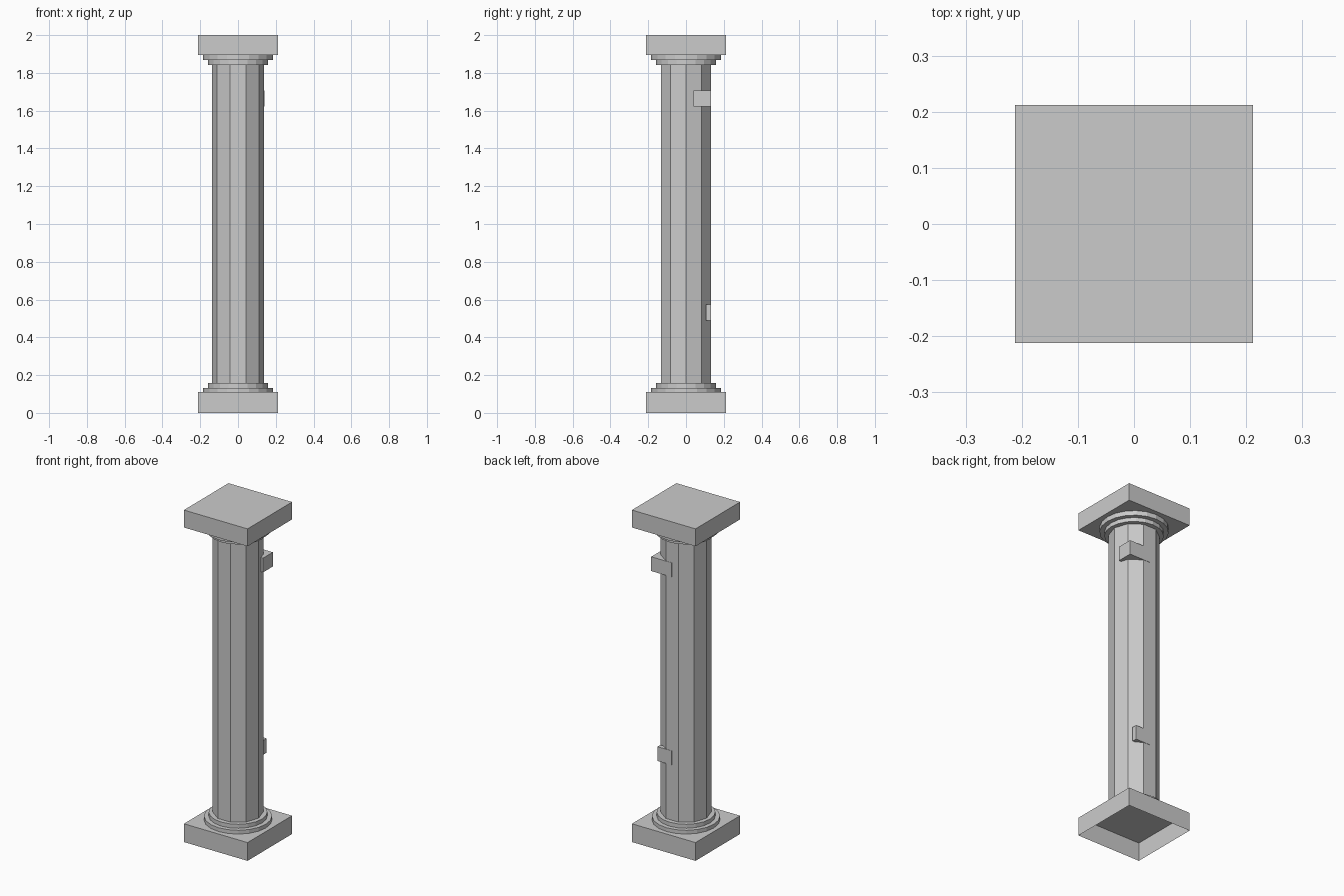
import bpy, bmesh
from math import cos, sin, tau

if "Cube" in bpy.data.objects:
    bpy.data.objects.remove(bpy.data.objects["Cube"])


def make_object(name, bm):
    bmesh.ops.recalc_face_normals(bm, faces=bm.faces)
    mesh = bpy.data.meshes.new(name)
    bm.to_mesh(mesh)
    bm.free()
    obj = bpy.data.objects.new(name, mesh)
    bpy.context.collection.objects.link(obj)
    return obj


def box(name, lo, hi, open_bottom=False):
    bm = bmesh.new()
    bmesh.ops.create_cube(bm, size=1)
    for v in bm.verts:
        v.co = [hi[i] if v.co[i] > 0 else lo[i] for i in range(3)]
    bm.normal_update()
    if open_bottom:
        bottom = [f for f in bm.faces if f.normal.z < -0.9]
        # keep the outward normals of the cube, only the underside goes
        bmesh.ops.delete(bm, geom=bottom, context='FACES')
    return make_object(name, bm)


def lathe(name, profile, sides):
    # faceted solid of revolution from (radius, z) points
    bm = bmesh.new()
    rings = [[bm.verts.new((r * cos(tau * i / sides), r * sin(tau * i / sides), z))
              for i in range(sides)] for r, z in profile]
    for a, b in zip(rings, rings[1:]):
        for i in range(sides):
            j = (i + 1) % sides
            bm.faces.new((a[i], a[j], b[j], b[i]))
    # close both ends
    bm.faces.new(rings[0])
    bm.faces.new(rings[-1])
    return make_object(name, bm)


H = 2.0       # total height
W = 0.212     # half width of the square blocks
T = 0.11      # block thickness

# square blocks: the base is hollow from below
box("base_plinth", (-W, -W, 0), (W, W, T), open_bottom=True)
box("top_slab", (-W, -W, H - T + 0.005), (W, W, H))

# stepped round mouldings at both ends
steps = [(0.186, T), (0.186, 0.133), (0.16, 0.133), (0.16, 0.157)]
lathe("base_moulding", steps, 20)
top_steps = [(r, H - z + (0.005 if z == T else 0)) for r, z in steps]
lathe("top_moulding", top_steps, 20)

# ten-sided shaft
lathe("shaft", [(0.138, 0.155), (0.138, H - 0.155)], 10)

# blocks let into the back of the shaft
box("upper_block", (0.002, 0.041, 1.622), (0.139, 0.133, 1.708))
box("lower_block", (0.002, 0.105, 0.489), (0.097, 0.133, 0.575))
